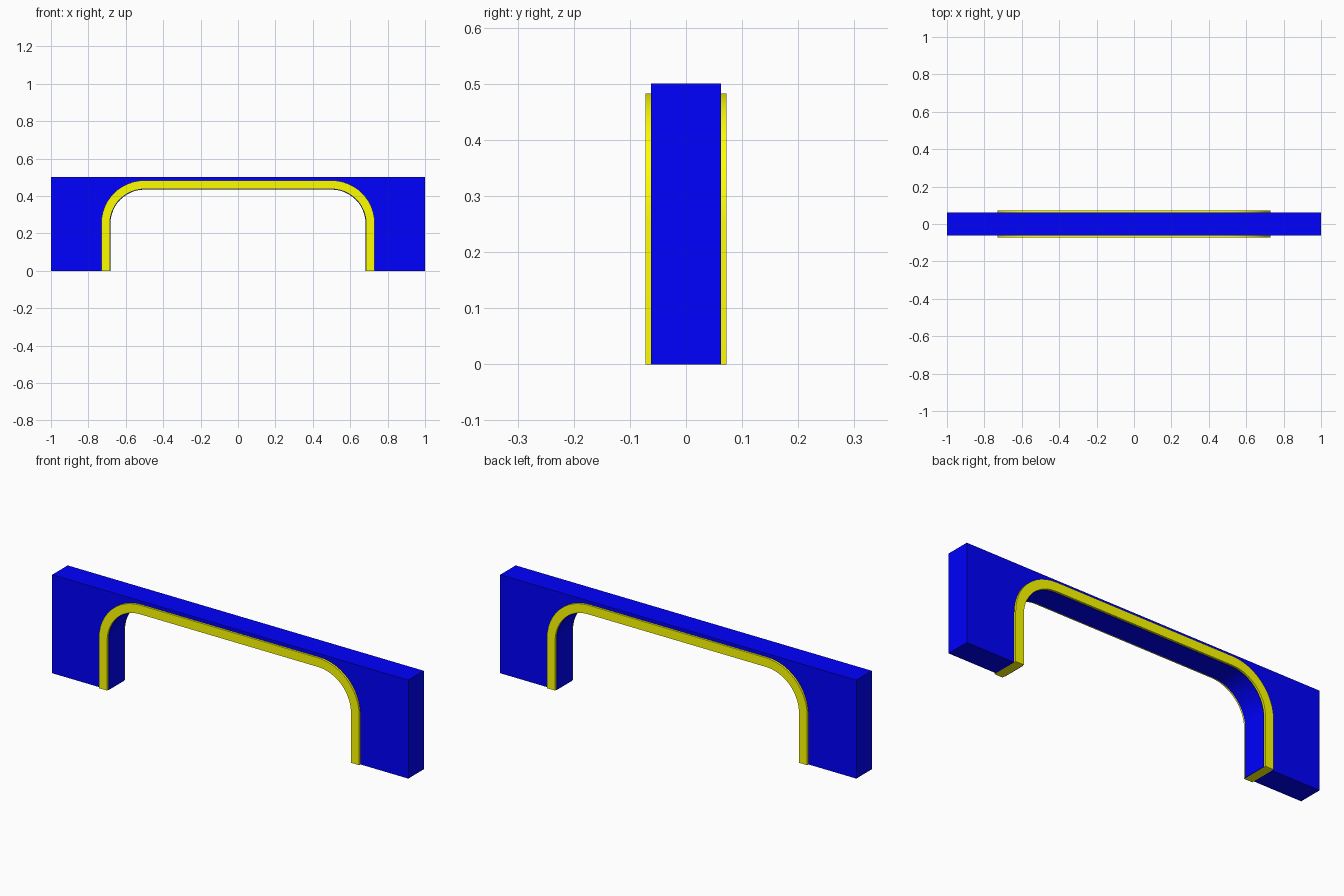
import bpy, bmesh, math

if "Cube" in bpy.data.objects:
    bpy.data.objects.remove(bpy.data.objects["Cube"])

CX, CZ = 0.5, 0.252      # centre of the rounded corners
R_OUT, R_IN, R_LINE = 0.231, 0.185, 0.182
SEG = 12


def material(name, colour):
    m = bpy.data.materials.new(name)
    m.diffuse_color = colour
    m.use_nodes = True
    m.node_tree.nodes["Principled BSDF"].inputs["Base Color"].default_value = m.diffuse_color
    return m


def arch(r):
    """Rounded arch outline from bottom right over the top to bottom left."""
    right = [(CX + r, 0)]
    for i in range(SEG + 1):
        a = math.pi / 2 * i / SEG
        right.append((CX + r * math.cos(a), CZ + r * math.sin(a)))
    return right + [(-x, z) for x, z in reversed(right)]


def extrude(name, outline, depth, mat):
    """Extrude an xz outline symmetrically along y."""
    bm = bmesh.new()
    face = bm.faces.new([bm.verts.new((x, -depth / 2, z)) for x, z in outline])
    geom = bmesh.ops.extrude_face_region(bm, geom=[face], use_keep_orig=True)["geom"]
    for v in geom:
        if isinstance(v, bmesh.types.BMVert):
            v.co.y = depth / 2
    bmesh.ops.recalc_face_normals(bm, faces=bm.faces)
    mesh = bpy.data.meshes.new(name)
    bm.to_mesh(mesh)
    bm.free()
    mesh.materials.append(mat)
    ob = bpy.data.objects.new(name, mesh)
    bpy.context.collection.objects.link(ob)
    bpy.ops.object.select_all(action='DESELECT')
    ob.select_set(True)
    bpy.context.view_layer.objects.active = ob
    bpy.ops.object.shade_smooth_by_angle(angle=math.radians(30))
    return ob


blue = material("blue", (0.0, 0.0, 1.0, 1))
yellow = material("yellow", (1.0, 1.0, 0.0, 1))

# Wall block with the arched opening
extrude("arch_wall", [(-1, 0), (-1, 0.5), (1, 0.5), (1, 0)] + arch(R_OUT), 0.124, blue)

# Raised trim running through the wall around the opening
extrude("arch_trim", arch(R_OUT) + arch(R_IN)[::-1], 0.144, yellow)

# Thin blue lining on the inside of the opening
extrude("opening_lining", arch(R_IN) + arch(R_LINE)[::-1], 0.124, blue)
